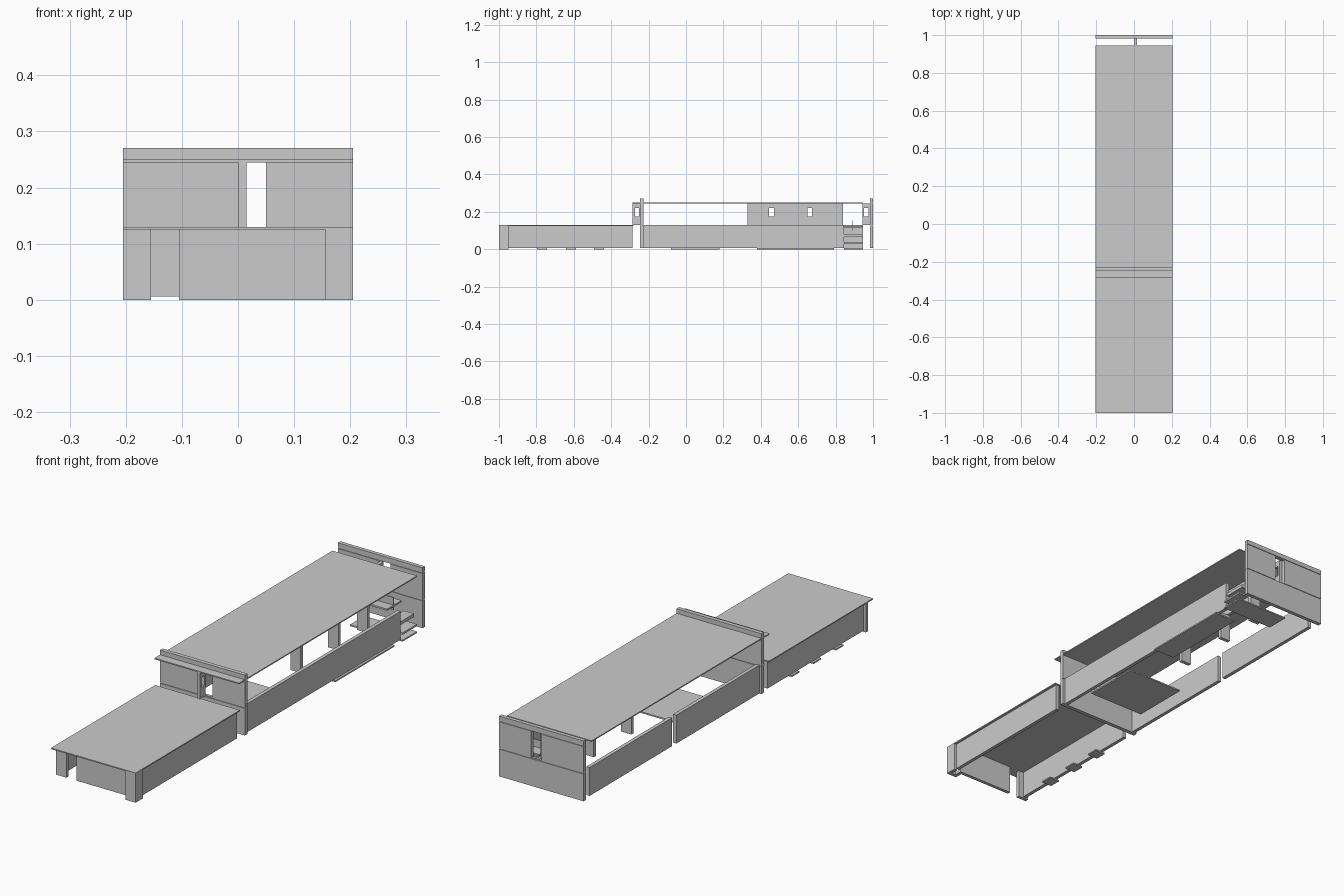
import bpy, bmesh

if "Cube" in bpy.data.objects:
    bpy.data.objects.remove(bpy.data.objects["Cube"])


def box(name, x0, x1, y0, y1, z0, z1):
    """Axis-aligned box given by its limits."""
    me = bpy.data.meshes.new(name)
    bm = bmesh.new()
    bmesh.ops.create_cube(bm, size=1)
    for v in bm.verts:
        v.co = ((x0 + x1) / 2 + v.co.x * (x1 - x0),
                (y0 + y1) / 2 + v.co.y * (y1 - y0),
                (z0 + z1) / 2 + v.co.z * (z1 - z0))
    bm.to_mesh(me)
    bm.free()
    ob = bpy.data.objects.new(name, me)
    bpy.context.collection.objects.link(ob)
    return ob


def window_wall(name, x0, x1, y0, y1, z0, z1, windows):
    """Wall running along y, assembled around its window openings."""
    sill, head = 0.175, 0.22
    box(name + "_sill", x0, x1, y0, y1, z0, sill)
    box(name + "_head", x0, x1, y0, y1, head, z1)
    edges = [y0] + [e for w in windows for e in w] + [y1]
    for i in range(0, len(edges), 2):
        box(f"{name}_pier_{i // 2}", x0, x1, edges[i], edges[i + 1], sill, head)


W = 0.205                 # half width
BASE, LOW, HIGH = 0.006, 0.125, 0.245

# Roof slabs of the low front wing and the tall rear block
box("front_roof", -W, W, -1.0, -0.28, LOW, 0.13)
box("rear_roof", -W, W, -0.285, 0.945, HIGH, 0.25)

# Front facade with an entrance gap on the left and a corner post on the right
box("facade_left", -W, -0.155, -0.965, -0.95, 0, LOW)
box("facade_panel", -0.105, 0.155, -0.965, -0.95, 0, LOW)
box("facade_jamb", 0.155, 0.17, -1.0, -0.95, 0, LOW)
box("corner_post_front", 0.17, W, -1.0, -0.985, 0, LOW)
box("corner_post_side", 0.19, W, -0.985, -0.95, 0, LOW)

# Long ground-floor side walls, set in from the roof edge
for name, x, y0, y1 in (("front_wall_left", -0.187, -0.965, -0.285),
                        ("front_wall_right", 0.187, -0.95, -0.285),
                        ("rear_wall_left_a", -0.187, -0.228, 0.345),
                        ("rear_wall_left_b", -0.187, 0.375, 0.945),
                        ("rear_wall_right", 0.187, -0.228, 0.845)):
    box(name, x - 0.008, x + 0.008, y0, y1, BASE, 0.13)

# Two full-width cross walls: lower panel, floor band, split upper panel, parapet
for name, y0, y1 in (("middle", -0.246, -0.228), ("back", 0.983, 1.0)):
    box(name + "_lower_panel", -W, W, y0, y1, BASE, LOW)
    box(name + "_floor_band", -W, W, y0 + 0.003, y1 - 0.003, LOW, 0.13)
    box(name + "_upper_left", -W, 0.0, y0, y1, 0.13, HIGH)
    box(name + "_upper_right", 0.05, W, y0, y1, 0.13, HIGH)
    box(name + "_lintel", -W, W, y0 + 0.003, y1 - 0.003, HIGH, 0.25)
    box(name + "_parapet", -W, W, y0, y1, 0.25, 0.27)

# Upper-floor spine wall and end fins with windows
window_wall("spine_wall", 0.0, 0.015, 0.33, 0.84, 0.13, HIGH,
            [(0.445, 0.47), (0.65, 0.675)])
window_wall("middle_fin", 0.0, 0.015, -0.285, -0.246, 0.13, HIGH, [(-0.273, -0.252)])
window_wall("back_fin", 0.0, 0.015, 0.945, 0.985, 0.13, HIGH, [(0.953, 0.975)])

# Short ground-floor partitions beneath the spine wall
for i, y in enumerate((0.37, 0.63, 0.83)):
    box(f"partition_{i}", 0.0, 0.05, y - 0.008, y + 0.008, BASE, 0.13)

# Thin ground plates
for i, y in enumerate((-0.77, -0.615, -0.465)):
    box(f"entrance_plate_{i}", -W, -0.155, y - 0.026, y + 0.026, 0, BASE)
box("hall_plate", -0.105, 0.17, -0.08, 0.18, 0, BASE)
box("side_plate", 0.1, W, 0.38, 0.79, 0, BASE)
box("stair_plate", -0.05, W, 0.845, 0.945, 0, BASE)

# Stair treads, landing and rail in the open rear corner
box("tread_0", 0.155, W, 0.845, 0.945, 0.03, 0.038)
box("tread_1", 0.14, 0.19, 0.845, 0.945, 0.066, 0.08)
box("landing", 0.05, 0.13, 0.845, 0.945, 0.115, 0.122)
box("stair_rail", 0.05, 0.13, 0.89, 0.894, 0.1, 0.155)
